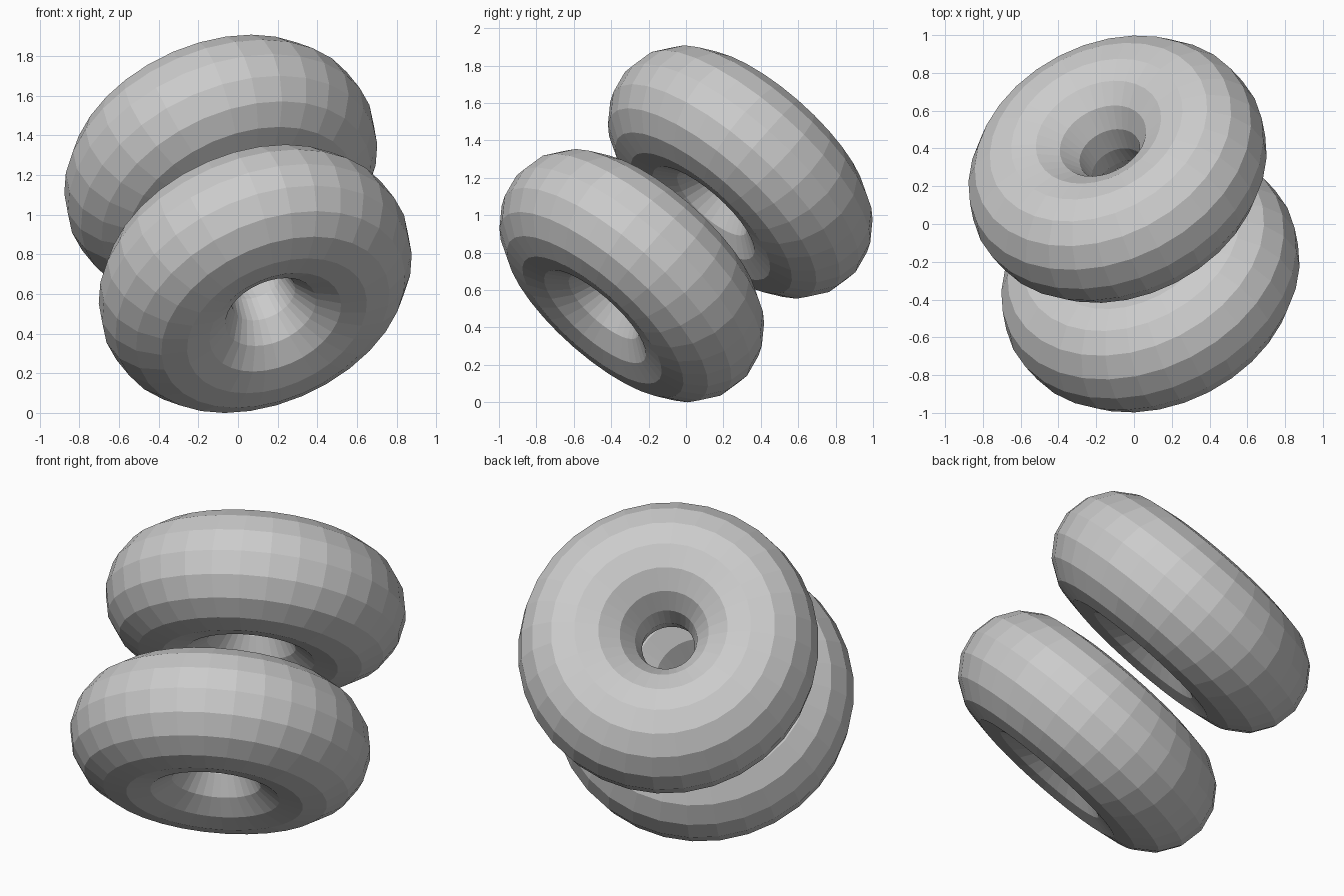
import bpy
from mathutils import Vector

if "Cube" in bpy.data.objects:
    bpy.data.objects.remove(bpy.data.objects["Cube"])

# Both rings share one tilted axis direction
AXIS = Vector((-0.325, 0.63, 0.705)).normalized()
TILT = AXIS.to_track_quat('Z', 'Y').to_euler()


def ring(name, centre):
    bpy.ops.mesh.primitive_torus_add(
        major_segments=32, minor_segments=16,
        major_radius=0.48, minor_radius=0.337,
        location=centre, rotation=TILT)
    obj = bpy.context.object
    obj.name = name
    bpy.ops.object.shade_flat()
    return obj


# Lower front ring and upper back ring
ring("lower_ring", (0.087, -0.29, 0.677))
ring("upper_ring", (-0.087, 0.29, 1.231))
